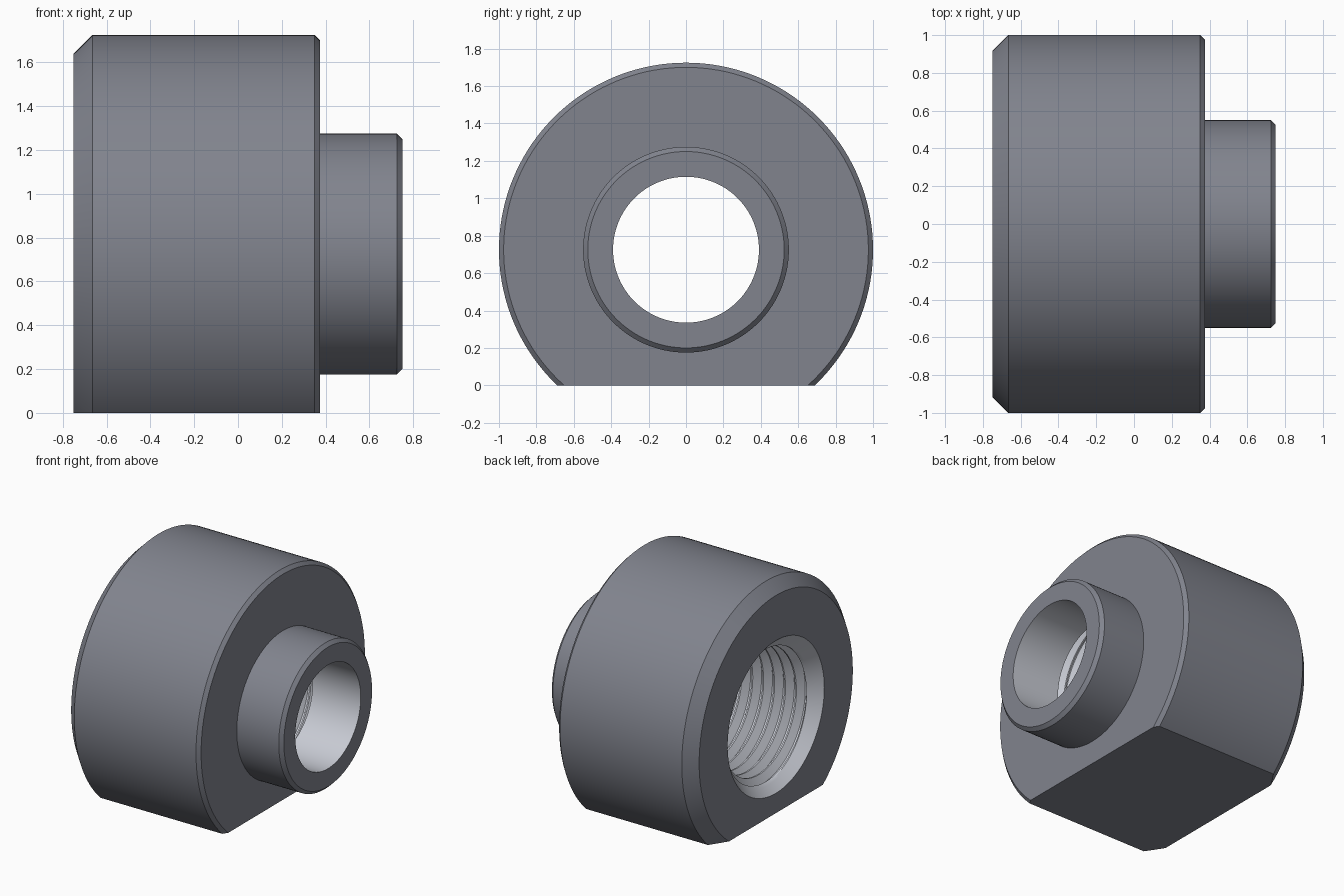
import bpy, bmesh, math

if "Cube" in bpy.data.objects:
    bpy.data.objects.remove(bpy.data.objects["Cube"])

N = 144                 # segments around the axis
CZ = 0.725              # axis height above the flat
X0, X1 = -0.75, 0.75    # overall ends
XE = 0.35               # inner end of the thread
MINOR, MAJOR, MOUTH = 0.466, 0.522, 0.575
PITCH, STEPS = 0.091, 8

# Outer lathe profile (x, radius): chamfered body, spigot, plain bore, step to thread
outer = [(X0, MOUTH), (X0, 0.915), (-0.665, 1.0), (0.35, 1.0), (0.375, 0.975),
         (0.375, 0.55), (0.725, 0.55), (X1, 0.525), (X1, 0.39), (XE, 0.39), (XE, 0.5)]
BORE_ROW = 8            # profile rows from here on are the machined bore

# One thread pitch, flat crest and root with sloped flanks
D = MAJOR - MINOR
tooth = [MINOR, MINOR, MINOR + D / 3, MINOR + 2 * D / 3,
         MAJOR, MAJOR, MINOR + 2 * D / 3, MINOR + D / 3]


def thread_point(j, turn):
    """Helical thread, clipped by the end wall and the mouth chamfer."""
    x = XE + PITCH * (1 - j / STEPS + turn)
    if x >= XE:
        return XE, 0.5
    if x <= X0:
        return X0, MOUTH
    return x, max(tooth[j % STEPS], MOUTH - (x - X0))


thread_rows = (math.ceil((XE - X0) / PITCH) + 3) * STEPS

bm = bmesh.new()
columns = []
for i in range(N + 1):
    a = 2 * math.pi * i / N
    pts = outer + [thread_point(j, i / N) for j in range(thread_rows)]
    columns.append([bm.verts.new((x, r * math.sin(a), CZ + r * math.cos(a))) for x, r in pts])
for c, d in zip(columns, columns[1:]):
    for k in range(len(c) - 1):
        f = bm.faces.new((c[k], c[k + 1], d[k + 1], d[k]))
        f.material_index = int(k >= BORE_ROW)
bmesh.ops.remove_doubles(bm, verts=bm.verts, dist=1e-5)

# Flat on the underside
cut = bmesh.ops.bisect_plane(bm, geom=bm.verts[:] + bm.edges[:] + bm.faces[:], dist=1e-6,
                             plane_co=(0, 0, 0), plane_no=(0, 0, -1), clear_outer=True)
edges = [e for e in cut["geom_cut"] if isinstance(e, bmesh.types.BMEdge)]
for f in bmesh.ops.holes_fill(bm, edges=edges, sides=0)["faces"]:
    f.material_index = 0
    f.normal_update()
    if f.normal.z > 0:
        f.normal_flip()

mesh = bpy.data.meshes.new("threaded_collar")
bm.to_mesh(mesh)
bm.free()

# Dark steel outside, brighter machined bore
for name, color in (("dark_steel", (0.22, 0.23, 0.27, 1)), ("bright_bore", (0.58, 0.60, 0.66, 1))):
    mat = bpy.data.materials.new(name)
    mat.diffuse_color = color
    mat.use_nodes = True
    mat.node_tree.nodes["Principled BSDF"].inputs["Base Color"].default_value = mat.diffuse_color
    mesh.materials.append(mat)

collar = bpy.data.objects.new("threaded_collar", mesh)
bpy.context.collection.objects.link(collar)
bpy.context.view_layer.objects.active = collar
collar.select_set(True)
bpy.ops.object.shade_smooth_by_angle(angle=math.radians(25))
